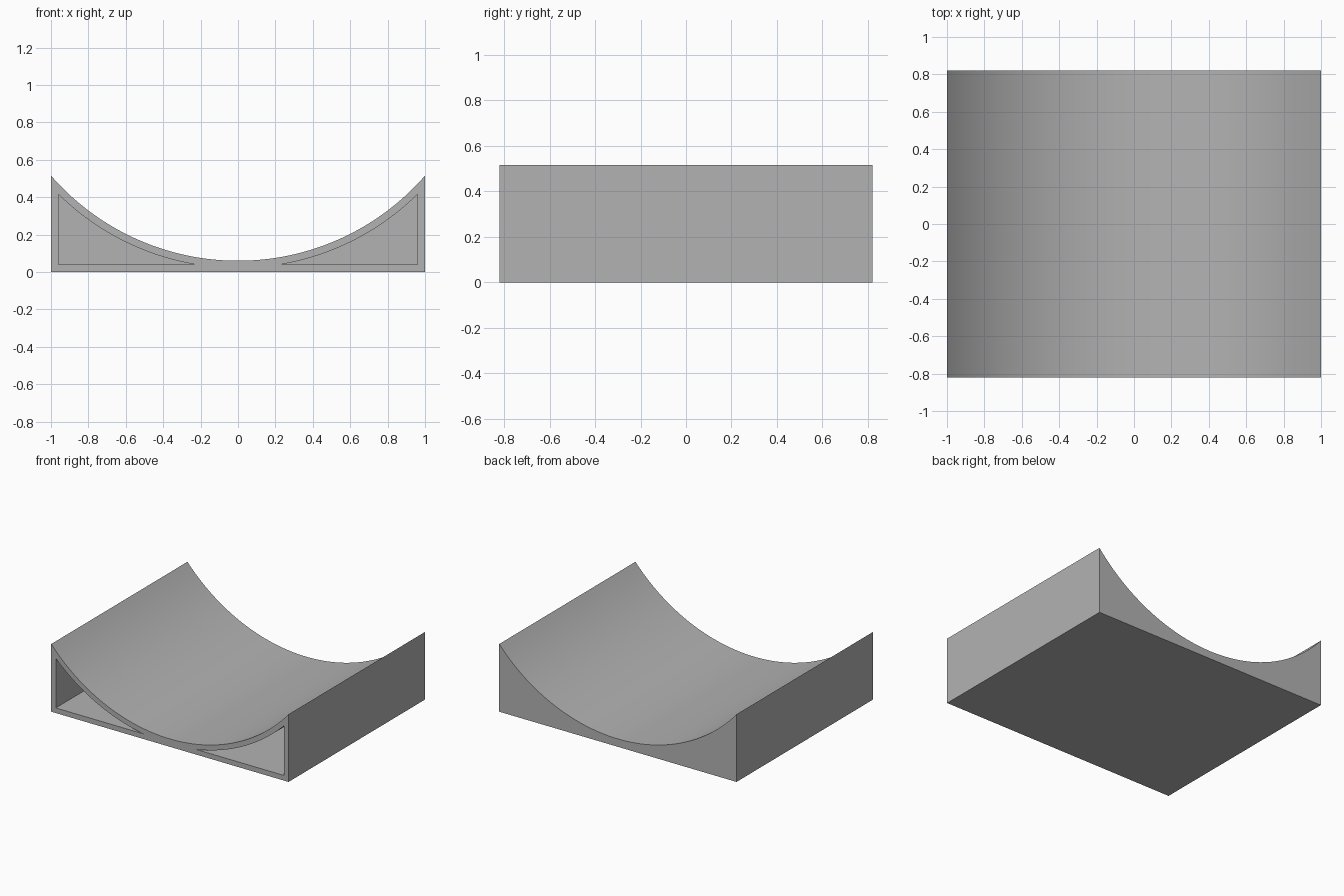
import bpy, bmesh, math

HALF_W, HALF_D = 1.0, 0.82
RADIUS, CENTRE_Z = 1.326, 1.386    # cradle arc
WALL = 0.039                       # shell thickness
SEGMENTS = 64

cube = bpy.data.objects.get("Cube")
if cube:
    bpy.data.objects.remove(cube, do_unlink=True)

grey = bpy.data.materials.new("plain grey")
grey.use_nodes = True
colour = (0.45, 0.45, 0.45, 1)
grey.diffuse_color = colour
grey.node_tree.nodes["Principled BSDF"].inputs["Base Color"].default_value = colour


def arc(radius, x0, x1, count):
    """Points (x, z) along the lower side of the cradle circle."""
    a0, a1 = math.asin(x0 / radius), math.asin(x1 / radius)
    angles = [a0 + (a1 - a0) * i / count for i in range(count + 1)]
    return [(radius * math.sin(a), CENTRE_Z - radius * math.cos(a)) for a in angles]


def extrude_profile(name, profile, y0, y1):
    """Solid prism from an (x, z) profile between two depths."""
    bm = bmesh.new()
    face = bm.faces.new([bm.verts.new((x, y0, z)) for x, z in profile])
    result = bmesh.ops.extrude_face_region(bm, geom=[face])
    verts = [g for g in result["geom"] if isinstance(g, bmesh.types.BMVert)]
    bmesh.ops.translate(bm, verts=verts, vec=(0, y1 - y0, 0))
    bmesh.ops.recalc_face_normals(bm, faces=bm.faces)
    mesh = bpy.data.meshes.new(name)
    bm.to_mesh(mesh)
    bm.free()
    mesh.materials.append(grey)
    obj = bpy.data.objects.new(name, mesh)
    bpy.context.collection.objects.link(obj)
    return obj


# Block with a concave top
body = extrude_profile(
    "cradle_body",
    [(HALF_W, 0), (-HALF_W, 0)] + arc(RADIUS, -HALF_W, HALF_W, SEGMENTS),
    -HALF_D, HALF_D)

# Pockets open at the front, closed by a thin back wall
outer = RADIUS + WALL
inner_x = math.sqrt(outer ** 2 - (CENTRE_Z - WALL) ** 2)
side_x = HALF_W - WALL
pocket = arc(outer, inner_x, side_x, SEGMENTS // 2) + [(side_x, WALL)]

bpy.context.view_layer.objects.active = body
for side, sign in (("left", 1), ("right", -1)):
    cutter = extrude_profile(side + "_pocket_cutter",
                             [(sign * x, z) for x, z in pocket],
                             -HALF_D - 0.1, HALF_D - WALL)
    cutter.hide_render = True
    cut = body.modifiers.new(side + "_pocket", "BOOLEAN")
    cut.operation = "DIFFERENCE"
    cut.solver = "EXACT"
    cut.object = cutter
    bpy.ops.object.modifier_apply(modifier=cut.name)
    bpy.data.objects.remove(cutter, do_unlink=True)

# Smooth arcs, sharp corners
bpy.ops.object.select_all(action="DESELECT")
body.select_set(True)
bpy.ops.object.shade_smooth_by_angle(angle=math.radians(20))
